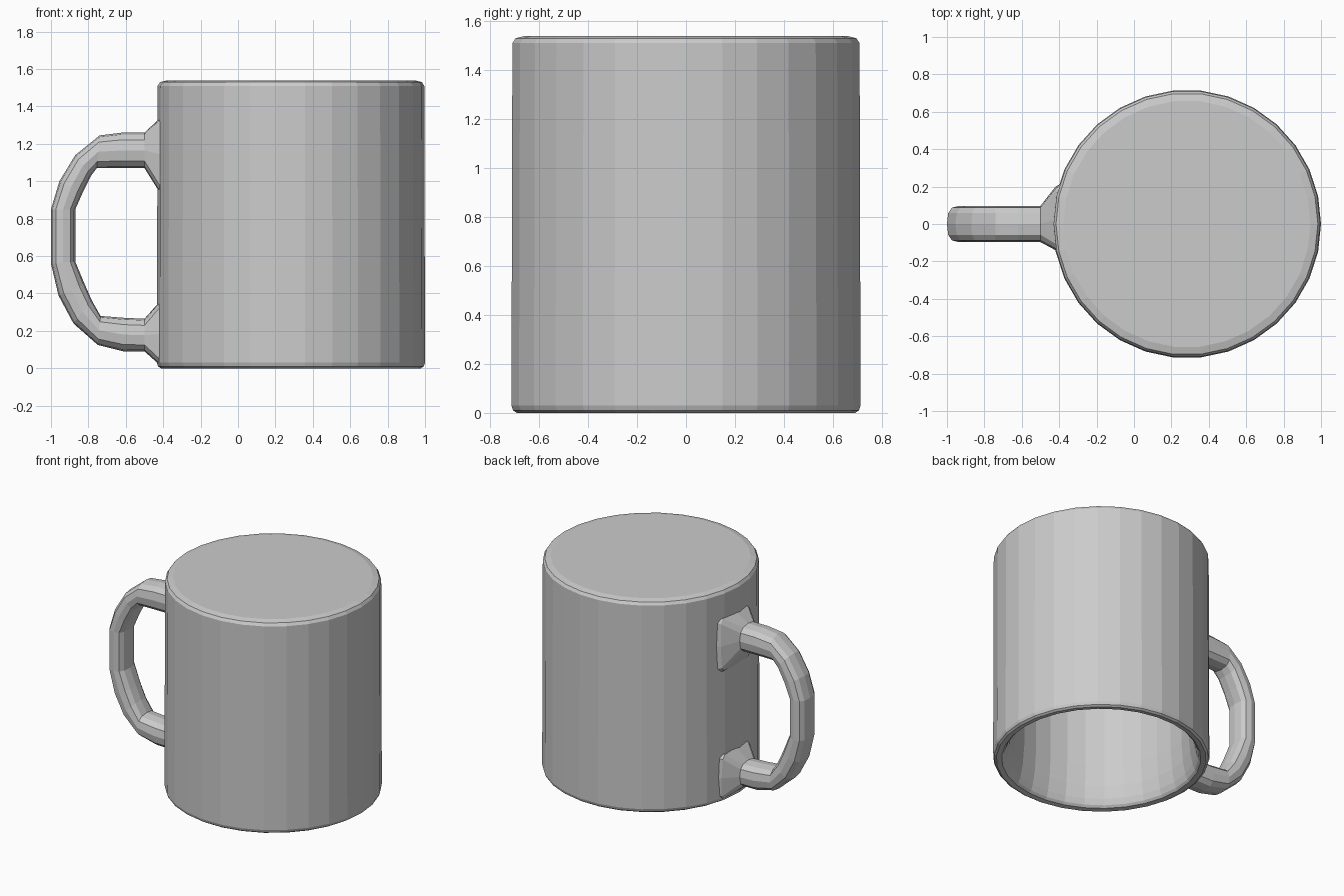
import bpy, bmesh, math
from mathutils import Vector

if "Cube" in bpy.data.objects:
    bpy.data.objects.remove(bpy.data.objects["Cube"])


def loft(name, rings):
    """Skin a list of equal-length point rings and cap both ends."""
    bm = bmesh.new()
    loops = [[bm.verts.new(p) for p in ring] for ring in rings]
    n = len(loops[0])
    for a, b in zip(loops, loops[1:]):
        for i in range(n):
            j = (i + 1) % n
            bm.faces.new((a[i], a[j], b[j], b[i]))
    bm.faces.new(loops[0])
    bm.faces.new(loops[-1])
    bmesh.ops.recalc_face_normals(bm, faces=bm.faces)
    mesh = bpy.data.meshes.new(name)
    bm.to_mesh(mesh)
    bm.free()
    obj = bpy.data.objects.new(name, mesh)
    bpy.context.collection.objects.link(obj)
    return obj


# Cup body: upside down, closed top, open hollow with a flared mouth underneath
CX, SIDES = 0.283, 30


def circle(r, z):
    return [(CX + r * math.cos(math.tau * i / SIDES),
             r * math.sin(math.tau * i / SIDES), z) for i in range(SIDES)]


profile = [(0.66, 1.54), (0.70, 1.53), (0.713, 1.51), (0.717, 0.03),
           (0.71, 0.01), (0.695, 0.0), (0.66, 0.005), (0.645, 0.02),
           (0.63, 0.06), (0.612, 0.15), (0.60, 0.30), (0.60, 1.33),
           (0.58, 1.39), (0.53, 1.42)]
loft("cup_body", [circle(r, z) for r, z in profile])

# Handle: outer point, inner point, half width, y offset, squareness exponent
W, ROUND, SQUARE = 0.097, 0.75, 0.3
sections = [
    ((-0.38, 1.36), (-0.38, 0.93), 0.19, 0.03, SQUARE),
    ((-0.415, 1.34), (-0.425, 0.95), 0.17, 0.03, SQUARE),
    ((-0.50, 1.26), (-0.50, 1.07), W, 0, ROUND),
    ((-0.62, 1.26), (-0.62, 1.07), W, 0, ROUND),
    ((-0.74, 1.245), (-0.755, 1.07), W, 0, ROUND),
    ((-0.87, 1.14), (-0.785, 1.03), W, 0, ROUND),
    ((-0.955, 1.00), (-0.83, 0.94), W, 0, ROUND),
    ((-1.00, 0.85), (-0.87, 0.85), W, 0, ROUND),
    ((-1.00, 0.56), (-0.87, 0.57), W, 0, ROUND),
    ((-0.96, 0.39), (-0.82, 0.45), W, 0, ROUND),
    ((-0.88, 0.24), (-0.78, 0.36), W, 0, ROUND),
    ((-0.75, 0.125), (-0.735, 0.28), W, 0, ROUND),
    ((-0.61, 0.09), (-0.61, 0.27), W, 0, ROUND),
    ((-0.50, 0.09), (-0.50, 0.265), W, 0, ROUND),
    ((-0.415, 0.015), (-0.425, 0.35), 0.16, 0.03, SQUARE),
    ((-0.38, 0.01), (-0.38, 0.36), 0.18, 0.03, SQUARE),
]


def section_ring(outer, inner, half, dy, power, n=12):
    o, i = Vector((outer[0], 0, outer[1])), Vector((inner[0], 0, inner[1]))
    mid, rad = (o + i) / 2, (o - i) / 2
    ring = []
    for k in range(n):
        a = math.tau * k / n
        c, s = round(math.cos(a), 6), round(math.sin(a), 6)
        c = math.copysign(abs(c) ** power, c)
        s = math.copysign(abs(s) ** power, s)
        ring.append(mid + rad * c + Vector((0, dy + half * s, 0)))
    return ring


loft("handle", [section_ring(*s) for s in sections])
